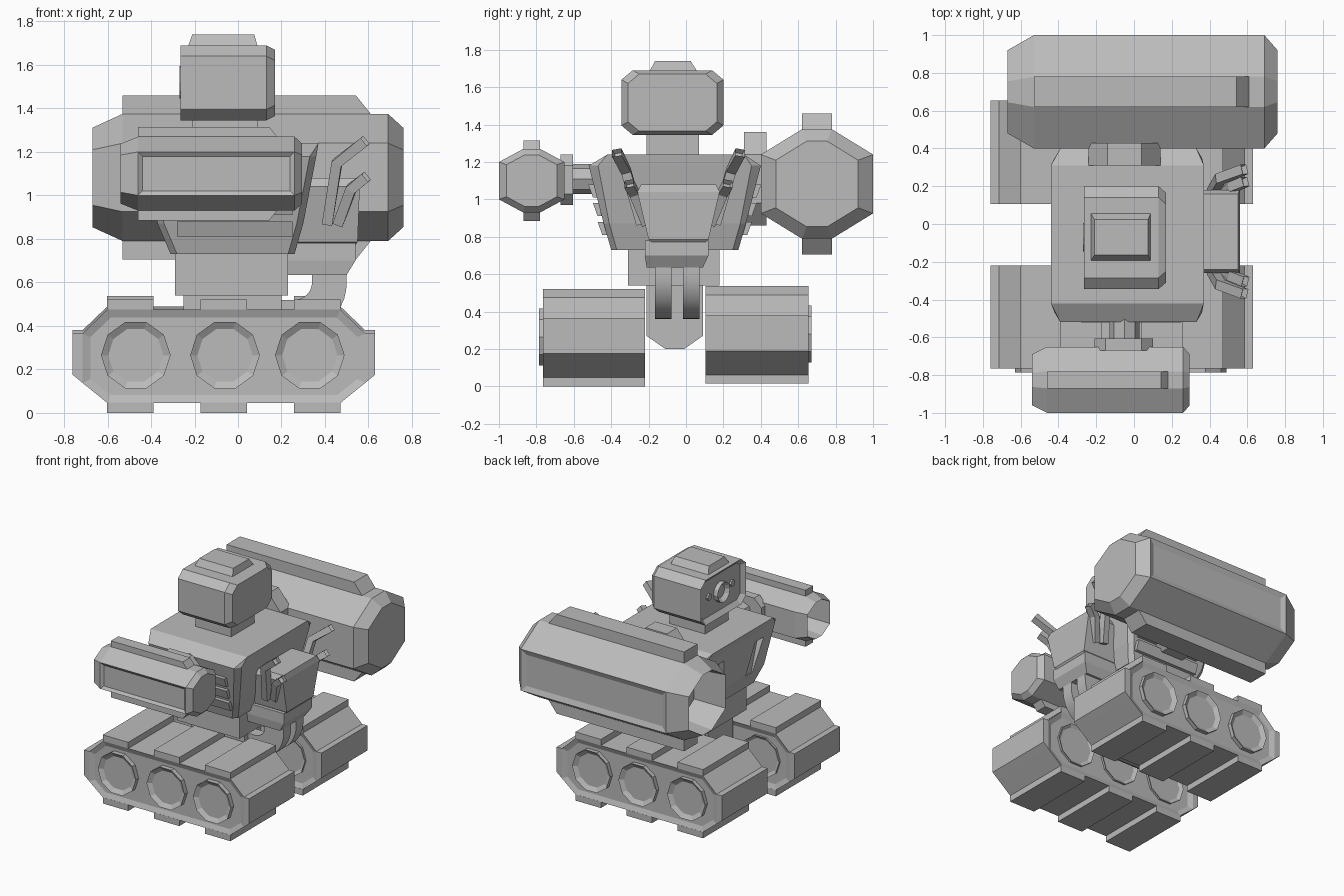
import bpy, bmesh
from math import cos, sin, pi
from mathutils import Vector

cube = bpy.data.objects.get("Cube")
if cube:
    bpy.data.objects.remove(cube, do_unlink=True)

grey = bpy.data.materials.new("plain grey")
grey.use_nodes = True
grey.diffuse_color = (0.5, 0.5, 0.5, 1)
grey.node_tree.nodes["Principled BSDF"].inputs["Base Color"].default_value = (0.5, 0.5, 0.5, 1)

CY = -0.06  # middle line of the upper body


def place(axis, t, u, v):
    return {"x": (t, u, v), "y": (u, t, v), "z": (u, v, t)}[axis]


def finish(name, bm):
    bmesh.ops.remove_doubles(bm, verts=bm.verts, dist=1e-5)
    bmesh.ops.recalc_face_normals(bm, faces=bm.faces)
    mesh = bpy.data.meshes.new(name)
    bm.to_mesh(mesh)
    bm.free()
    mesh.materials.append(grey)
    ob = bpy.data.objects.new(name, mesh)
    bpy.context.collection.objects.link(ob)
    return ob


def skin(name, rings):
    """Solid through a series of point rings."""
    bm = bmesh.new()
    loops = [[bm.verts.new(p) for p in ring] for ring in rings]
    n = len(loops[0])
    for a, b in zip(loops, loops[1:]):
        for i in range(n):
            j = (i + 1) % n
            bm.faces.new((a[i], a[j], b[j], b[i]))
    bm.faces.new(loops[0][::-1])
    bm.faces.new(loops[-1])
    return finish(name, bm)


def prism(name, pts, a, b, axis="y"):
    return skin(name, [[place(axis, t, u, v) for u, v in pts] for t in (a, b)])


def loft(name, axis, *rings):
    """Rings are (t, u0, u1, v0, v1, corner_u, corner_v)."""
    out = []
    for t, u0, u1, v0, v1, cu, cv in rings:
        pts = [(u0 + cu, v0), (u1 - cu, v0), (u1, v0 + cv), (u1, v1 - cv),
               (u1 - cu, v1), (u0 + cu, v1), (u0, v1 - cv), (u0, v0 + cv)]
        out.append([place(axis, t, u, v) for u, v in pts])
    return skin(name, out)


def box(name, x0, x1, y0, y1, z0, z1):
    return loft(name, "z", (z0, x0, x1, y0, y1, 0, 0), (z1, x0, x1, y0, y1, 0, 0))


def ngon(u, v, r, n):
    return [(u + r * cos(2 * pi * i / n), v + r * sin(2 * pi * i / n)) for i in range(n)]


def recess(ob, direction, border, depth):
    """Sink a panel into the largest face that looks along direction."""
    bm = bmesh.new()
    bm.from_mesh(ob.data)
    bm.normal_update()
    d = Vector(direction)
    face = max((f for f in bm.faces if f.normal.dot(d) > 0.95), key=lambda f: f.calc_area())
    bmesh.ops.inset_individual(bm, faces=[face], thickness=border, depth=0)
    bmesh.ops.translate(bm, verts=face.verts, vec=-d * depth)
    bm.to_mesh(ob.data)
    bm.free()


def both(pts, mid, side):
    """Mirror (x, z) points about x = mid when side is -1."""
    return [(mid + side * (u - mid), v) for u, v in pts]


# Track units with tread pads and ten-sided wheels
MX = -0.065
for label, y0, y1, wy0, wy1, dz in (("front", -0.765, -0.22, -0.785, -0.22, 0),
                                    ("rear", 0.105, 0.655, 0.105, 0.67, 0.015)):
    half = [(-0.6, 0.045 + dz), (-0.715, 0.138 + dz), (-0.715, 0.365 + dz), (-0.6, 0.475 + dz)]
    hull = prism(label + "_track", half + both(half, MX, -1)[::-1], y0, y1)
    for s in (-1, 1):
        recess(hull, (0, s, 0), 0.04, 0.015)
        end = [(-0.76, 0.175 + dz), (-0.76, 0.365 + dz), (-0.715, 0.365 + dz), (-0.715, 0.138 + dz)]
        prism(label + "_track_end_pad", both(end, MX, s), y0, y1)
    for x in (-0.495, MX, 0.365):
        for z in (0, 0.475):
            box(label + "_tread_pad", x - 0.107, x + 0.107, y0, y1, z + dz, z + dz + 0.047)
    for x in (-0.47, -0.06, 0.33):
        wheel = prism(label + "_wheel", ngon(x, 0.265 + dz, 0.16, 10), wy0, wy1)
        for s in (-1, 1):
            recess(wheel, (0, s, 0), 0.033, 0.02)

# Pelvis and waist
loft("pelvis", "x", *[(x, -0.21, 0.09, 0.2, 0.56, 0.1, 0.07) for x in (-0.25, 0.2)])
box("pelvis_cap", -0.25, 0.2, -0.21, 0.09, 0.45, 0.56)
box("waist", -0.29, 0.23, -0.31, 0.18, 0.54, 0.74)

# Torso, flaring upwards, with two slanted windows cut in its face
torso = loft("torso", "z",
             (0.73, -0.31, 0.26, -0.40, 0.28, 0.03, 0.03),
             (0.87, -0.37, 0.30, -0.44, 0.32, 0.03, 0.03),
             (1.18, -0.42, 0.36, -0.52, 0.40, 0.03, 0.05),
             (1.24, -0.44, 0.37, -0.42, 0.31, 0.0, 0.0))
for s in (-1, 1):
    pts = [(CY + s * u, v) for u, v in ((0.13, 0.86), (0.21, 0.86), (0.29, 1.11), (0.19, 1.11))]
    cutter = prism("window_cutter", pts, -0.5, -0.36, "x")
    cutter.hide_render = True
    cutter.hide_set(True)
    cut = torso.modifiers.new("window", "BOOLEAN")
    cut.operation = "DIFFERENCE"
    cut.solver = "EXACT"
    cut.object = cutter
    # Side slats
    for z in (0.84, 0.94, 1.04):
        w = 0.35 + 0.25 * (z - 0.73)
        slat = [(CY + s * u, v) for u, v in ((w - 0.05, z - 0.03), (w + 0.01, z - 0.03),
                                             (w + 0.035, z + 0.04), (w - 0.05, z + 0.04))]
        prism("side_slat", slat, -0.28, 0.25, "x")

# Neck, head and cap
box("neck", -0.21, 0.09, -0.21, 0.07, 1.2, 1.36)
head = loft("head", "x",
            (-0.265, -0.345, 0.2, 1.345, 1.69, 0.06, 0.05),
            (0.13, -0.345, 0.2, 1.345, 1.69, 0.06, 0.05),
            (0.17, -0.31, 0.165, 1.365, 1.67, 0.06, 0.05))
recess(head, (-1, 0, 0), 0.035, 0.03)
loft("head_cap", "z", (1.685, -0.23, 0.09, -0.195, 0.06, 0, 0), (1.74, -0.21, 0.075, -0.165, 0.025, 0, 0))
eye = prism("eye_scope", ngon(-0.07, 1.52, 0.075, 12), -0.27, -0.22, "x")
recess(eye, (-1, 0, 0), 0.025, 0.03)
for s in (-1, 1):
    prism("eye_sensor", ngon(-0.07 + s * 0.14, 1.53, 0.025, 8), -0.25, -0.22, "x")


def arm(name, x0, x1, x2, x3, y0, y1, z0, z1, cu, cv, shrink, fin, out, border):
    """Eight-sided barrel with a hollow muzzle, side panel, top and bottom fins."""
    e = shrink
    small = (y0 + e, y1 - e, z0 + e * 0.8, z1 - e * 0.8, cu * 0.75, cv * 0.75)
    full = (y0, y1, z0, z1, cu, cv)
    barrel = loft(name, "x", (x0, *small), (x1, *full), (x2, *full), (x3, *small))
    recess(barrel, (0, out, 0), border, 0.015)
    recess(barrel, (-1, 0, 0), 0.025, 0.25)
    for tag, za, zb in (("_top_fin", z1, z1 + fin), ("_bottom_fin", z0, z0 - fin)):
        back = x2 - 0.08
        inner = 0.03 if zb > za else -0.03
        prism(name + tag, [(x1, za - inner), (x1, zb), (back - fin * 0.8, zb), (back, za), (back, za - inner)],
              y0 + cu, y1 - cu)


arm("large_arm", -0.67, -0.53, 0.69, 0.76, 0.4, 1.0, 0.79, 1.375, 0.22, 0.135, 0.08, 0.085, 1, 0.055)
arm("small_arm", -0.54, -0.46, 0.26, 0.295, -1.0, -0.65, 0.93, 1.27, 0.13, 0.07, 0.04, 0.045, -1, 0.03)

# Shoulder joints
prism("small_arm_rod", ngon(-0.05, 1.11, 0.08, 8), -0.68, -0.45)
loft("small_arm_collar", "y", *[(y, -0.21, 0.1, 0.97, 1.24, 0.06, 0.06) for y in (-0.67, -0.605)])
loft("large_arm_collar", "y", *[(y, -0.24, 0.14, 0.86, 1.36, 0.1, 0.12) for y in (0.31, 0.43)])
prism("large_arm_rod", ngon(-0.05, 1.1, 0.12, 8), 0.25, 0.5)

# Backpack with its mount
loft("backpack", "z",
     (0.76, 0.25, 0.53, -0.17, 0.09, 0, 0),
     (0.785, 0.25, 0.55, -0.2, 0.12, 0, 0),
     (1.04, 0.28, 0.56, -0.26, 0.18, 0, 0),
     (1.08, 0.28, 0.55, -0.24, 0.16, 0, 0))
loft("backpack_mount", "z",
     (0.635, 0.2, 0.5, -0.21, 0.09, 0, 0),
     (0.70, 0.2, 0.54, -0.22, 0.12, 0, 0),
     (0.78, 0.2, 0.54, -0.22, 0.12, 0, 0))

# Curved hoses from the mount down into the pelvis
arc = [i * pi / 20 for i in range(11)]
elbow = [(0.5, 0.64)] + [(0.26 + 0.24 * cos(a), 0.6 - 0.24 * sin(a)) for a in arc] + [(0.18, 0.36), (0.18, 0.52)]
elbow += [(0.26 + 0.08 * cos(a), 0.6 - 0.08 * sin(a)) for a in arc[::-1]] + [(0.34, 0.64)]
for y in (-0.165, -0.015):
    hose = prism("back_hose", elbow, y, y + 0.088)
    bpy.ops.object.select_all(action="DESELECT")
    hose.select_set(True)
    bpy.context.view_layer.objects.active = hose
    bpy.ops.object.shade_smooth_by_angle(angle=pi / 6)

# Square exhaust pipes on both sides of the backpack
PIPES = {"tall_exhaust": [(0.41, 0.2, 0.87), (0.455, 0.28, 1.15), (0.585, 0.33, 1.25)],
         "short_exhaust": [(0.46, 0.17, 0.87), (0.52, 0.235, 1.03), (0.59, 0.265, 1.085)]}
for name, path in PIPES.items():
    for s in (-1, 1):
        rings = []
        for i, p in enumerate(path):
            ahead = Vector(path[min(i + 1, 2)]) - Vector(path[max(i - 1, 0)])
            ahead.normalize()
            side = Vector((0, 1, 0)).cross(ahead).normalized() * 0.024
            wide = ahead.cross(side).normalized() * 0.026
            quad = [Vector(p) + side * a + wide * b for a, b in ((1, 1), (1, -1), (-1, -1), (-1, 1))]
            rings.append([(q.x, -0.04 + s * q.y, q.z) for q in quad])
        pipe = skin(name, rings)
        tip = max(pipe.data.polygons, key=lambda f: f.center.x)
        recess(pipe, tip.normal.copy(), 0.008, 0.03)
